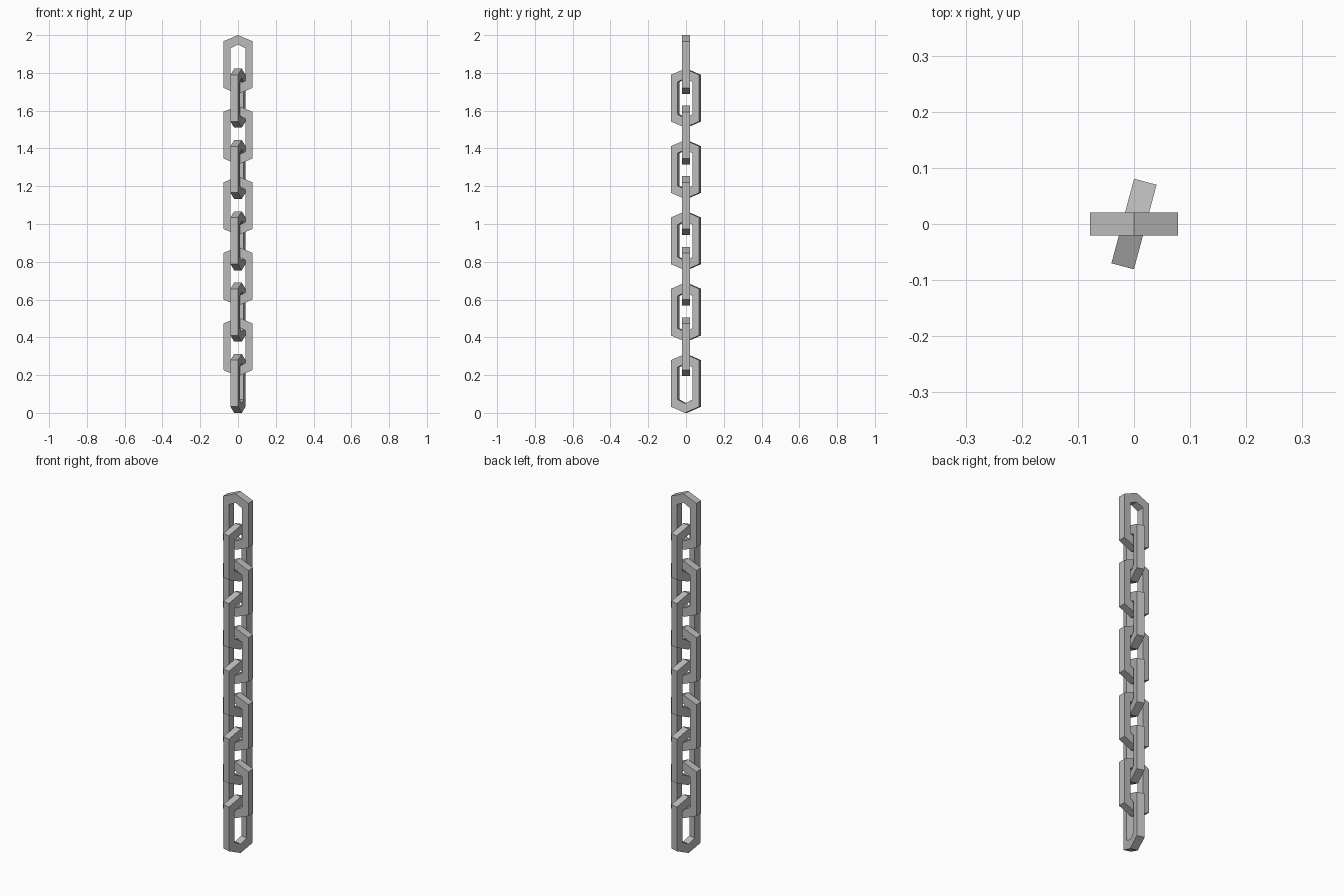
import bpy
import bmesh
from math import radians

cube = bpy.data.objects.get("Cube")
if cube:
    bpy.data.objects.remove(cube, do_unlink=True)

steel = bpy.data.materials.new("grey_metal")
steel.use_nodes = True
grey = (0.5, 0.5, 0.5, 1)
steel.diffuse_color = grey
steel.node_tree.nodes["Principled BSDF"].inputs["Base Color"].default_value = grey

HEIGHT, DEPTH = 0.312, 0.0415


def hexagon(half_width, apex, shoulder):
    """Upright six-sided outline, centred on the origin."""
    return [(0, apex), (half_width, shoulder), (half_width, -shoulder),
            (0, -apex), (-half_width, -shoulder), (-half_width, shoulder)]


# One link: a hexagonal frame with a square-cut bar
half = HEIGHT / 2
outer = hexagon(0.078, half, half - 0.033)
inner = hexagon(0.040, half - 0.050, half - 0.070)
link_mesh = bpy.data.meshes.new("chain_link")
bm = bmesh.new()
rings = [[bm.verts.new((x, y, z)) for x, z in outline]
         for outline, y in ((outer, -DEPTH / 2), (outer, DEPTH / 2),
                            (inner, DEPTH / 2), (inner, -DEPTH / 2))]
for a, b in zip(rings, rings[1:] + rings[:1]):
    for i in range(6):
        j = (i + 1) % 6
        bm.faces.new((a[i], a[j], b[j], b[i]))
bmesh.ops.recalc_face_normals(bm, faces=bm.faces)
bm.to_mesh(link_mesh)
bm.free()
link_mesh.materials.append(steel)


def add_links(name, top, step, angle):
    """Hang five copies of the link, all turned the same way."""
    for k in range(5):
        link = bpy.data.objects.new(f"{name}_{k + 1}", link_mesh)
        link.location.z = top - step * k - half
        link.rotation_euler.z = radians(angle)
        bpy.context.collection.objects.link(link)


# Alternating links
add_links("front_facing_link", 2.0, 0.3735, 0)
add_links("turned_link", 1.822, 0.3775, 75)
